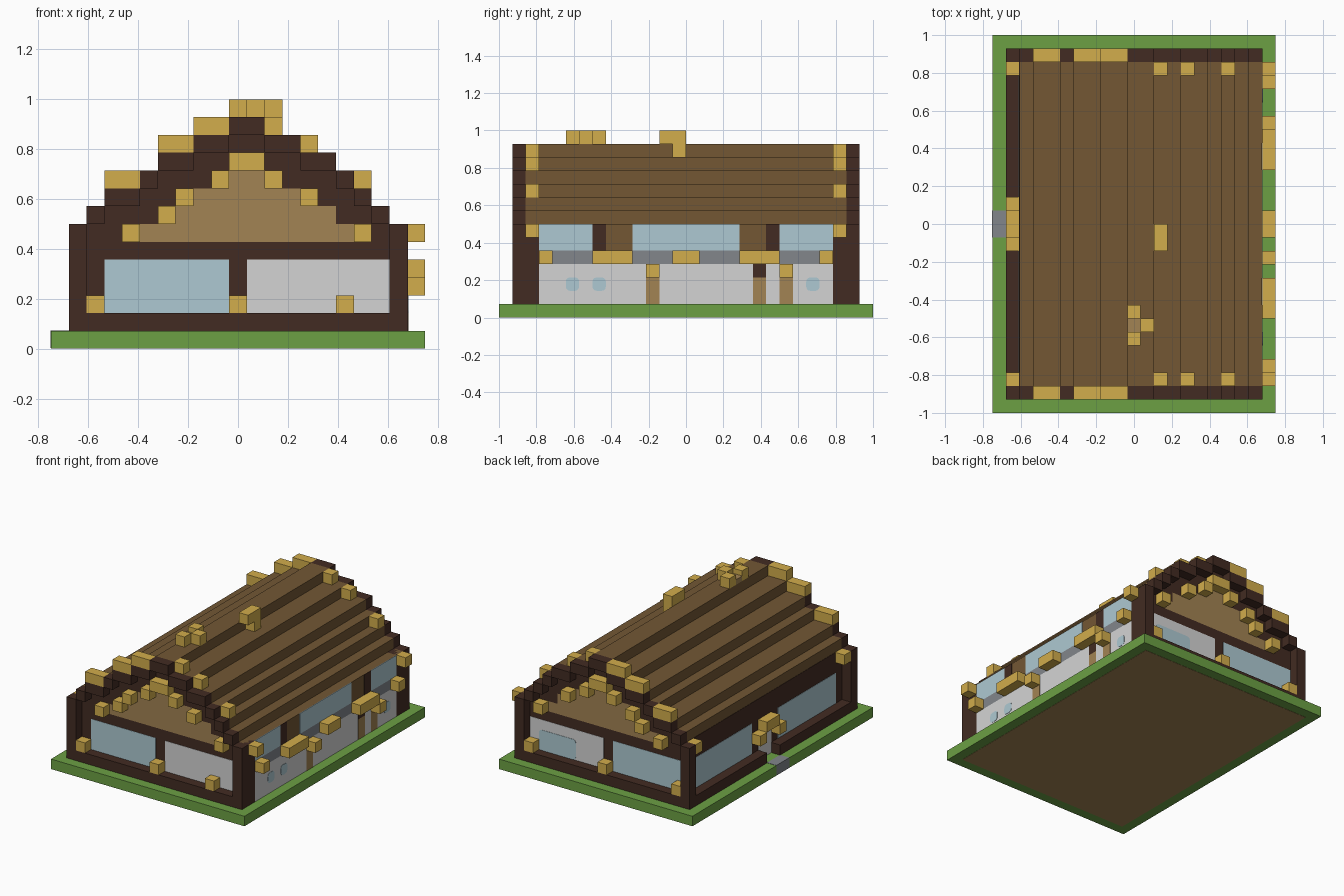
import bpy
import bmesh
from mathutils import Vector

cube = bpy.data.objects.get("Cube")
if cube:
    bpy.data.objects.remove(cube, do_unlink=True)

U = 1 / 14            # edge of one building block
W, L = 21, 28         # plot size in blocks
T, T2 = 0.03, 0.06    # plate and overlay thickness in blocks


def material(name, rgb):
    lin = [(c / 255 / 12.92) if c < 11 else ((c / 255 + 0.055) / 1.055) ** 2.4 for c in rgb]
    m = bpy.data.materials.new(name)
    m.use_nodes = True
    m.diffuse_color = (*lin, 1)
    m.node_tree.nodes["Principled BSDF"].inputs["Base Color"].default_value = (*lin, 1)
    return m


GRASS = material("grass green", (108, 160, 68))
DARK = material("dark timber", (66, 43, 34))
ROOF = material("roof brown", (115, 87, 52))
TAN = material("tan plank", (162, 131, 83))
GOLD = material("golden block", (210, 173, 76))
GLASS = material("pale glass", (174, 201, 210))
WHITE = material("white wall", (212, 212, 212))
GREY = material("grey stone", (130, 134, 139))


def part(name, mat, boxes, rounded=None):
    """One object from boxes given as x, y and z ranges in blocks.
    rounded = axis whose parallel edges are bevelled."""
    bm = bmesh.new()
    for x0, x1, y0, y1, z0, z1 in boxes:
        lo = Vector((x0 - W / 2, y0 - L / 2, z0)) * U
        hi = Vector((x1 - W / 2, y1 - L / 2, z1)) * U
        for v in bmesh.ops.create_cube(bm, size=1)["verts"]:
            v.co = [lo[a] if v.co[a] < 0 else hi[a] for a in range(3)]
    if rounded is not None:
        edges = [e for e in bm.edges
                 if abs((e.verts[0].co - e.verts[1].co).normalized()[rounded]) > 0.9]
        bmesh.ops.bevel(bm, geom=edges, offset=0.3 * U, segments=3, profile=0.5, affect='EDGES')
    mesh = bpy.data.meshes.new(name)
    bm.to_mesh(mesh)
    bm.free()
    mesh.materials.append(mat)
    obj = bpy.data.objects.new(name, mesh)
    bpy.context.collection.objects.link(obj)
    return obj


def block(x, y, z):
    return (x, x + 1, y, y + 1, z, z + 1)


def both_ends(boxes):
    """Repeat boxes at the other end of the house."""
    return boxes + [(a, b, L - d, L - c, e, f) for a, b, c, d, e, f in boxes]


def side(y0, y1, z0, z1, t=T):
    """Plate on the +x wall."""
    return (20 - t, 20 + t, y0, y1, z0, z1)


# Plot
part("lawn", GRASS, [(0, W, 0, L, 0.02, 1)])
part("floor_underside", TAN, [(1, 20, 1, 27, 0, 0.1)])
part("door_step", GREY, [(-0.02, 1, 13, 15, 0.03, 1.03)])

# Stepped roof over a solid core, one column of blocks per x
half_top = [8, 9, 9, 10, 11, 11, 12, 12, 13]
half_low = [6, 6, 7, 7, 8, 9, 9, 10, 11]
tops = dict(enumerate(half_top + half_top[::-1], 2))
lows = dict(enumerate(half_low + half_low[::-1], 2))
tops[18] = 8
roof = [(x, x + 1, 2, 26, 1, h) for x, h in tops.items() if x < 19]
part("stepped_roof", ROOF, roof + [(19, 20, 2, 26, 1, 7)])

# Gable arches one block high, with a dark border behind them
arch = [(x, x + 1, 1, 2, h - 1, h) for x, h in tops.items() if x < 19]
part("gable_arches", DARK, both_ends(arch))
border = [(x, x + 1, 2 - T, 2 + T, lows[x], h - 0.5) for x, h in tops.items() if x < 19]
part("gable_borders", DARK, both_ends(border))

# Corner posts and sills
part("corner_posts", DARK, both_ends([(1, 2, 1, 2, 1, 7), (19, 20 + T, 1, 3, 1, 7)]))
part("sills", DARK, both_ends([(1, 20, 1, 2, 1, 2)]) + [(1, 2, 2, 13, 1, 2), (1, 2, 15, 26, 1, 2)])

# End walls
part("end_walls", DARK, both_ends([(2, 19, 2 - T, 2 + T, 2, 6)]))
part("gable_panels", TAN, both_ends([(x, x + 1, 2 - T, 2 + T, 6, lows[x]) for x in range(4, 18)]))
part("front_window", GLASS, [(3, 10, 2 - T2, 2, 2, 5)])
part("front_white_panel", WHITE, [(11, 19, 2 - T2, 2, 2, 5)])
part("back_window", GLASS, [(2, 10, 26, 26 + T2, 2, 5)])
part("back_white_panel", WHITE, [(11, 19, 26, 26 + T2, 2, 5)])
part("back_small_window", GLASS, [(14, 18, 26, 26 + T + T2, 2, 4)], rounded=1)

# Wall on the -x side, with its door
part("door_side_wall", DARK, [(2 - T, 2 + T, 2, 26, 1, 7)])
part("door_side_windows", GLASS, [(2 - T2, 2, y, y + 9, 2, 5) for y in (3, 16)])
part("door", WHITE, [(2 - T2, 2, 13, 15, 1, 4)])

# Wall on the +x side
part("long_white_wall", WHITE, [side(3, 25, 1, 4)])
part("long_grey_band", GREY, [side(3, 25, 4, 5)])
part("long_windows", GLASS, [side(a, b, 5, 7) for a, b in ((3, 7), (10, 18), (21, 25))])
part("long_mullions", DARK, [side(7, 8, 5, 7), side(20, 21, 5, 7), side(19, 20, 3, 4, T2)])
part("long_tan_posts", TAN, [side(y, y + 1, 1, 3, T2) for y in (11, 19, 21)])
part("long_small_panes", GLASS, [side(y, y + 1, 2, 3, T2) for y in (5, 7, 23)], rounded=0)

# Golden blocks: outer roof edges, under the arches, at the sills and along the walls
edge = [(3, 5, 1, 2, 9, 10), (6, 8, 1, 2, 11, 12), (8, 10, 1, 2, 12, 13)]
edge += [block(12, 2, 12), block(14, 2, 11), block(17, 2, 9)]
part("roof_edge_blocks", GOLD, both_ends(edge))
under = [block(x, 1, lows[x] - 1) for x in (4, 6, 7, 9, 10, 11, 12, 14, 17)]
part("under_arch_blocks", GOLD, both_ends(under))
part("front_sill_blocks", GOLD, [block(x, 1, 2) for x in (2, 10, 16)])
part("back_sill_blocks", GOLD, [block(x, 26, 2) for x in (2, 10, 18)])
part("corner_blocks", GOLD, both_ends([block(20, 2, 6), block(1, 2, 6)]))
part("door_arch_blocks", GOLD, [block(1, 12, 3), (1, 2, 13, 15, 4, 5), block(1, 15, 3)])
ledge = [(20, 21, a, b, 4, 5) for a, b in ((3, 4), (7, 10), (13, 15), (18, 21), (24, 25))]
part("long_ledge_blocks", GOLD, ledge + [block(20, 11, 3), block(20, 21, 3)])

# Ridge ornaments
part("ridge_cross", GOLD, [block(10, 5, 13), block(10, 7, 13), block(11, 6, 13)])
part("ridge_cross_centre", TAN, [(10, 11, 6, 7, 13, 13.5)])
part("ridge_hook", GOLD, [(12, 13, 12, 14, 13, 14), block(12, 13, 12)])
